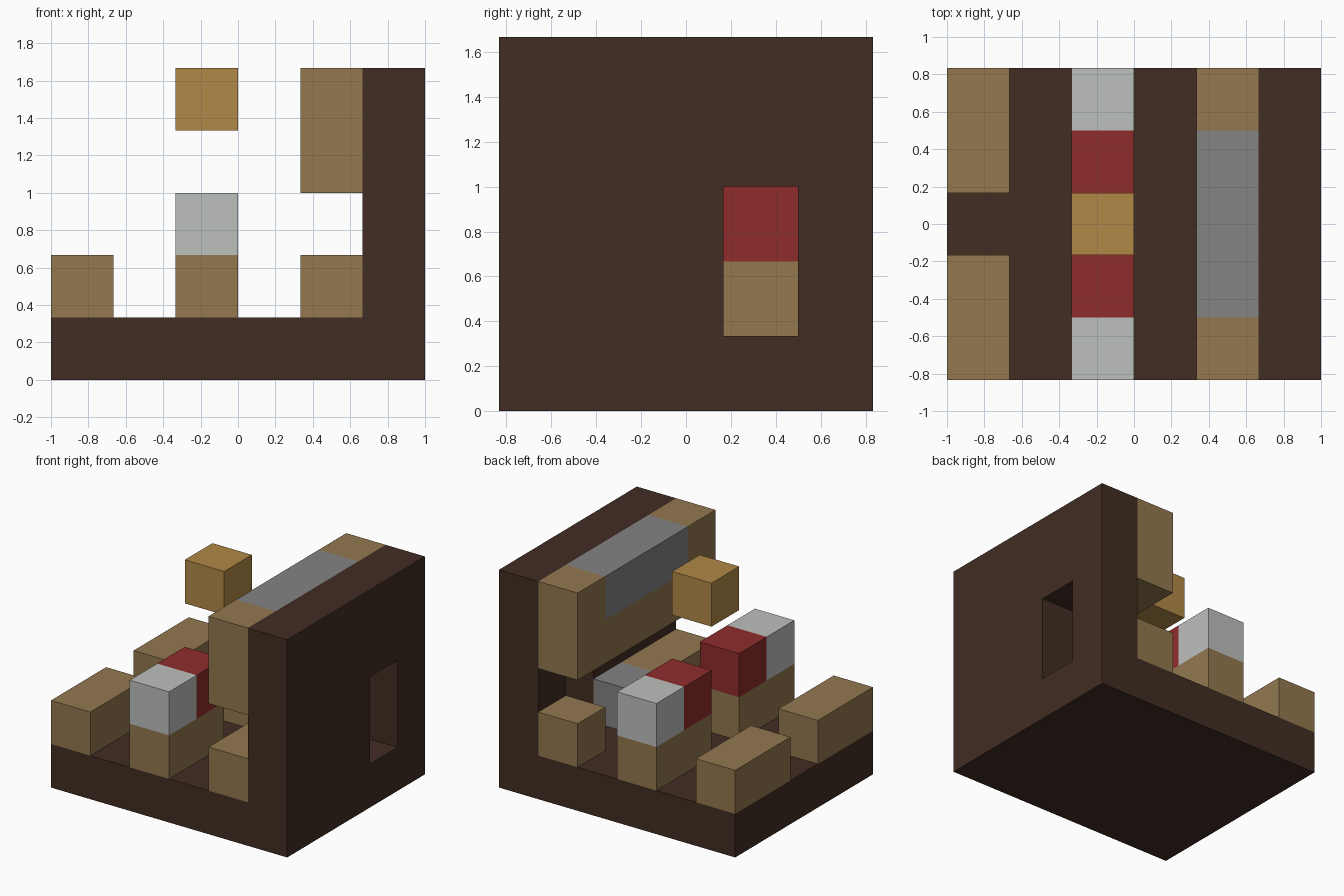
import bpy
import bmesh
from mathutils import Vector

default = bpy.data.objects.get("Cube")
if default:
    bpy.data.objects.remove(default, do_unlink=True)

U = 1 / 3                       # one building block
ORIGIN = Vector((-3, -2.5, 0))  # block grid corner, in blocks


def make_material(name, rgb):
    """Flat material from an 8-bit sRGB colour."""
    linear = [((c / 255 + 0.055) / 1.055) ** 2.4 for c in rgb]
    mat = bpy.data.materials.new(name)
    mat.use_nodes = True
    mat.diffuse_color = (*linear, 1)
    bsdf = next(n for n in mat.node_tree.nodes if n.type == 'BSDF_PRINCIPLED')
    bsdf.inputs["Base Color"].default_value = (*linear, 1)
    bsdf.inputs["Roughness"].default_value = 0.9
    return mat


dark_wood = make_material("dark wood", (65, 45, 35))
tan_wood = make_material("tan wood", (147, 120, 79))
gold = make_material("gold", (177, 137, 71))
white = make_material("white", (189, 192, 190))
red = make_material("red", (144, 44, 44))
grey = make_material("grey", (131, 131, 131))


def prism(name, profile, direction, mat):
    """Extrude a flat profile (in block units) along a direction."""
    bm = bmesh.new()
    face = bm.faces.new([bm.verts.new((Vector(p) + ORIGIN) * U) for p in profile])
    extruded = bmesh.ops.extrude_face_region(bm, geom=[face])["geom"]
    verts = [g for g in extruded if isinstance(g, bmesh.types.BMVert)]
    bmesh.ops.translate(bm, verts=verts, vec=Vector(direction) * U)
    bmesh.ops.recalc_face_normals(bm, faces=bm.faces)
    mesh = bpy.data.meshes.new(name)
    bm.to_mesh(mesh)
    bm.free()
    mesh.materials.append(mat)
    obj = bpy.data.objects.new(name, mesh)
    bpy.context.collection.objects.link(obj)
    return obj


def box(name, corner, size, mat):
    """Box from its lowest corner and size, in block units."""
    x, y, z = corner
    w, d, h = size
    base = [(x, y, z), (x + w, y, z), (x + w, y + d, z), (x, y + d, z)]
    return prism(name, base, (0, 0, h), mat)


# Floor slab and the tall wall, with a doorway notched into its profile
box("floor", (0, 0, 0), (6, 5, 1), dark_wood)
wall_outline = [(0, 1), (3, 1), (3, 3), (4, 3), (4, 1), (5, 1), (5, 5), (0, 5)]
prism("wall", [(5, y, z) for y, z in wall_outline], (1, 0, 0), dark_wood)

# Low side benches and the two seats, front and rear
for label, bench_y, white_y, red_y in (("front", 0, 0, 1), ("rear", 3, 4, 3)):
    box(label + "_bench", (0, bench_y, 1), (1, 2, 1), tan_wood)
    box(label + "_seat_base", (2, bench_y, 1), (1, 2, 1), tan_wood)
    box(label + "_pillow", (2, white_y, 2), (1, 1, 1), white)
    box(label + "_blanket", (2, red_y, 2), (1, 1, 1), red)

# Counter along the wall, open in front of the doorway
box("counter_front", (4, 0, 1), (1, 2, 1), tan_wood)
box("counter_middle", (4, 2, 1), (1, 1, 1), grey)
box("counter_rear", (4, 4, 1), (1, 1, 1), tan_wood)

# Overhead shelf with grey top inset
box("shelf", (4, 0, 3), (1, 5, 1), tan_wood)
box("shelf_front_end", (4, 0, 4), (1, 1, 1), tan_wood)
box("shelf_middle", (4, 1, 4), (1, 3, 1), grey)
box("shelf_rear_end", (4, 4, 4), (1, 1, 1), tan_wood)

# Floating lamp
box("lamp", (2, 2, 4), (1, 1, 1), gold)
